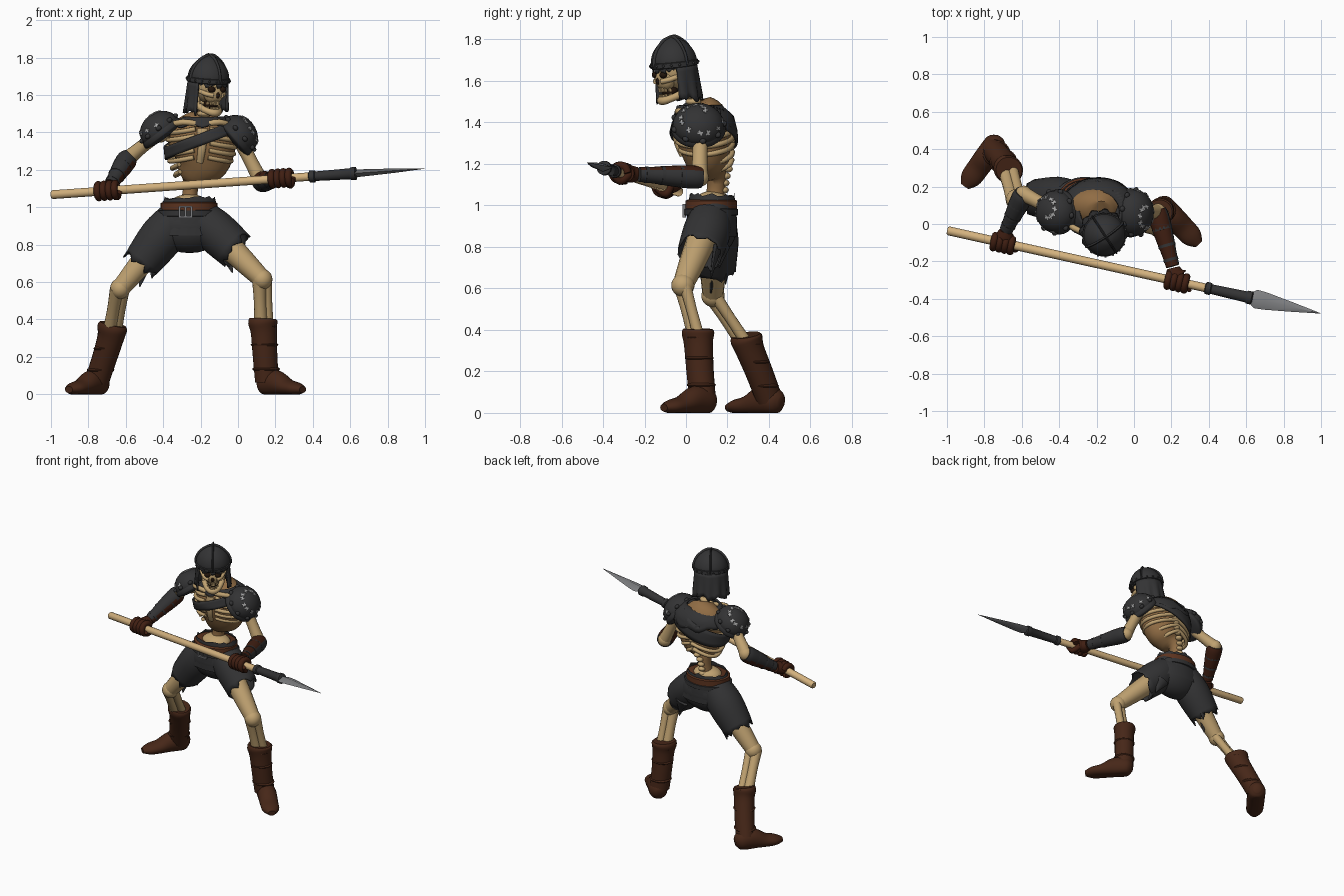
import bpy, bmesh, math, random
from mathutils import Vector as V, Matrix as M

if "Cube" in bpy.data.objects:
    bpy.data.objects.remove(bpy.data.objects["Cube"])
random.seed(4)
pi = math.pi

def material(name, r, g, b):
    m = bpy.data.materials.new(name)
    m.diffuse_color = (*[(c / 255) ** 2.2 for c in (r, g, b)], 1)
    m.use_nodes = True
    m.node_tree.nodes["Principled BSDF"].inputs["Base Color"].default_value = m.diffuse_color
    return m

BONE = material("bone", 190, 160, 112)
FLESH = material("dried flesh", 143, 108, 70)
CLOTH = material("dark cloth", 54, 54, 55)
BROWN = material("boot leather", 72, 43, 30)
GLOVE = material("glove leather", 66, 36, 25)
BELT = material("belt leather", 92, 54, 36)
WOOD = material("shaft wood", 210, 176, 125)
STEEL = material("steel", 125, 126, 128)
FLECK = material("pale studs", 165, 165, 165)
BLACK = material("sockets", 40, 28, 20)

def finish(bm, name, mat, mx=None):
    bmesh.ops.recalc_face_normals(bm, faces=bm.faces)
    for f in bm.faces:
        f.smooth = True
    for e in bm.edges:
        e.smooth = e.calc_face_angle(0) < 0.8
    me = bpy.data.meshes.new(name)
    bm.to_mesh(me)
    bm.free()
    me.materials.append(mat)
    ob = bpy.data.objects.new(name, me)
    bpy.context.collection.objects.link(ob)
    if mx:
        ob.matrix_world = mx
    return ob

def tube(name, pts, rad, mat, n=14, sub=4, caps=True, jag=0, up=None, mx=None, floor=False):
    """Sweep an ellipse along a smooth path; each radius is a number or (side, up)."""
    k = [(*p, *(r if isinstance(r, tuple) else (r, r))) for p, r in zip(pts, rad)]
    k = [k[0]] + k + [k[-1]]
    path = []
    for i in range(1, len(k) - 2):
        for s in range(sub):
            t = s / sub
            path.append([0.5 * (2 * b + (c - a) * t + (2 * a - 5 * b + 4 * c - d) * t * t + (3 * b - a - 3 * c + d) * t ** 3)
                         for a, b, c, d in zip(*k[i - 1:i + 3])])
    path.append(list(k[-1]))
    tot = (V(pts[-1]) - V(pts[0])).normalized()
    up = V(up) if up else (V((0, 0, 1)) if abs(tot.z) < 0.8 else V((0, -1, 0)))
    bm, rings = bmesh.new(), []
    for i, p in enumerate(path):
        t = (V(path[min(i + 1, len(path) - 1)][:3]) - V(path[max(i - 1, 0)][:3])).normalized()
        u = (up - t * up.dot(t)).normalized()
        s = t.cross(u)
        ring = []
        for j in range(n):
            a = 2 * pi * j / n
            co = V(p[:3]) + s * math.cos(a) * p[3] + u * math.sin(a) * p[4]
            if jag and i == len(path) - 1:
                co += t * random.uniform(-jag, jag)
            if floor:
                co.z = max(co.z, 0)
            ring.append(bm.verts.new(co))
        rings.append(ring)
    for a, b in zip(rings, rings[1:]):
        for j in range(n):
            bm.faces.new((a[j], a[(j + 1) % n], b[(j + 1) % n], b[j]))
    if caps:
        bm.faces.new(rings[0])
        bm.faces.new(rings[-1])
    return finish(bm, name, mat, mx)

def ball(name, loc, size, mat, mx=None, rot=None, flat=None):
    bm = bmesh.new()
    bmesh.ops.create_uvsphere(bm, u_segments=24, v_segments=14, radius=1)
    if flat is not None:
        for v in bm.verts:
            v.co.z = v.co.z if v.co.z > 0 else v.co.z * flat
    bmesh.ops.transform(bm, verts=bm.verts, matrix=M.Translation(loc) @ (rot or M()) @ M.Diagonal((*size, 1)))
    return finish(bm, name, mat, mx)

def boxes(name, mats, mat, mx=None):
    bm = bmesh.new()
    for m in mats:
        bmesh.ops.create_cube(bm, size=1, matrix=m)
    return finish(bm, name, mat, mx)

def sheet(name, fn, nu, nv, mat, closed=False, thick=0.012, mx=None):
    bm = bmesh.new()
    g = [[bm.verts.new(fn(i / nu, j / nv)) for j in range(nv + 1)] for i in range(nu if closed else nu + 1)]
    for i in range(nu):
        a, b = g[i], g[(i + 1) % len(g)]
        for j in range(nv):
            bm.faces.new((a[j], b[j], b[j + 1], a[j + 1]))
    ob = finish(bm, name, mat, mx)
    md = ob.modifiers.new("thickness", 'SOLIDIFY')
    md.thickness, md.offset = thick, 0
    return ob

def recolour(ob, mat, rule):
    ob.data.materials.append(mat)
    for p in ob.data.polygons:
        if rule(p):
            p.material_index = 1

# Torso: withered body, ribs, spine, collarbones
SEC = [(1.03, -.26, .14, .05, .05), (1.13, -.25, .145, .05, .055), (1.18, -.23, .12, .11, .095), (1.25, -.2, .1, .165, .122),
       (1.35, -.19, .085, .185, .14), (1.43, -.19, .085, .165, .12), (1.49, -.18, .06, .07, .075)]
def chest(a, z, off=0):
    z = min(max(z, 1.03), 1.49)
    for p, q in zip(SEC, SEC[1:]):
        if z <= q[0]:
            t = (z - p[0]) / (q[0] - p[0])
            cx, cy, rx, ry = [m + (n - m) * t for m, n in zip(p[1:], q[1:])]
            return V((cx + (rx + off) * math.cos(a), cy + (ry + off) * math.sin(a), z))
tube("torso", [(s[1], s[2], s[0]) for s in SEC], [(s[3] - .006, s[4] - .006) for s in SEC], FLESH, n=28, up=(0, -1, 0))
for i in range(7):
    z0 = 1.2 + i * .038
    for side in (0, 1):
        pts = []
        for j in range(11):
            t = j / 10
            a = pi / 2 - t * (pi * (.93 if i > 1 else .75))
            z = z0 + .02 - .05 * math.sin(t * pi * .8)
            pts.append(chest(pi - a if side else a, z, .002))
        tube("rib", pts, [.013] * 11, BONE, n=8, sub=2, up=(0, 0, 1))
tube("breastbone", [chest(-pi / 2, z, .004) for z in (1.24, 1.32, 1.42)], [(.018, .012), (.022, .013), (.03, .013)], BONE)
for i in range(12):
    z = 1.04 + i * .034
    p = chest(pi / 2, z, -.012)
    ball("vertebra", p, (.024, .024, .017), BONE)
for i in range(5):
    t = i / 4
    ball("neck_vertebra", (-.185 + .02 * t, .05 - .06 * t, 1.47 + .12 * t), (.038, .038, .019), BONE)
for x in (-.4, -.01):
    tube("collarbone", [(-.19, -.03, 1.44), ((x - .19) / 2, -.035, 1.455), (x, .04, 1.43)], [.016] * 3, BONE, n=8)

# Leather harness: diagonal strap, collar
def strap(u, v):
    a = 2 * pi * u
    w = .032 + .03 * max(0, math.sin(a))
    return chest(a, 1.365 + .075 * math.cos(a) + w * (2 * v - 1), .02)
def collar(u, v):
    a = 2 * pi * u
    lo = 1.435 - .075 * max(0, math.sin(a)) ** .6 + .01 * math.sin(a * 9)
    return chest(a, lo + (1.48 - lo) * v, .02)
sheet("chest_strap", strap, 48, 4, CLOTH, True)
sheet("collar", collar, 48, 5, CLOTH, True)

# Shoulder pads with pale studs
for c, d, ry in (((-.415, .065, 1.41), (-.6, 0, .8), .115), ((.0, .06, 1.385), (.75, 0, .65), .125)):
    mx = M.Translation(c) @ V(d).to_track_quat('Z', 'Y').to_matrix().to_4x4()
    ball("shoulder_pad", (0, 0, 0), (ry, .115, .1), CLOTH, mx, flat=.3)
    ball("shoulder_pad_rim", (0, 0, -.025), (ry * 1.06, .122, .08), CLOTH, mx, flat=.3)
    stars = []
    for i in range(13):
        a, e = i * 2.4, .35 + 1.0 * ((i * .618) % 1)
        n = V((math.cos(a) * math.cos(e), math.sin(a) * math.cos(e), math.sin(e)))
        loc = V((n.x * ry, n.y * .115, n.z * .1))
        q = V((n.x / ry, n.y / .115, n.z / .1)).to_track_quat('Z', 'Y').to_matrix().to_4x4()
        for r in (0, 1.2):
            stars.append(M.Translation(loc) @ q @ M.Rotation(r + i, 4, 'Z') @ M.Diagonal((.026, .008, .006, 1)))
    boxes("pad_studs", stars, FLECK, mx)
    for i in range(9):
        a = 2 * pi * i / 9
        ball("pad_knot", (ry * .97 * math.cos(a), .112 * math.sin(a), .015), (.016, .016, .013), CLOTH, mx)

# Head, turned to the spear point (built facing -y, then placed)
H = M.Translation((-.16, -.055, 1.66)) @ M.Rotation(.58, 4, 'Z') @ M.Rotation(.12, 4, 'X')
ball("skull", (0, .005, 0), (.085, .1, .1), BONE, H)
ball("face", (0, -.06, -.045), (.058, .045, .055), BONE, H)
tube("jaw", [(-.064, .01, -.05), (-.058, -.01, -.115), (-.034, -.07, -.14), (0, -.09, -.146), (.034, -.07, -.14), (.058, -.01, -.115),
     (.064, .01, -.05)], [.014, .018, .018, .021, .018, .018, .014], BONE, n=10, up=(0, .5, 1), mx=H)
ball("mouth", (0, -.04, -.105), (.038, .04, .03), BLACK, H)
ball("nose_hole", (0, -.104, -.05), (.011, .008, .016), BLACK, H)
teeth = []
for i in range(-3, 4):
    for z, h in ((-.093, .022), (-.124, .018)):
        teeth.append(M.Translation((i * .011, -.093 + abs(i) ** 2 * .0035, z)) @ M.Diagonal((.009, .012, h, 1)))
boxes("teeth", teeth, BONE, H)
for s in (-1, 1):
    ball("eye_socket", (s * .034, -.09, -.02), (.021, .018, .017), BLACK, H)
    tube("cheekbone", [(s * .025, -.1, -.052), (s * .058, -.07, -.045), (s * .078, -.01, -.03)], [.013] * 3, BONE, n=8, mx=H)

# Helmet: dome, rim band, cross ridges, rivets, hanging mail
R = [(.02, .111), (.05, .11), (.085, .097), (.115, .074), (.14, .042), (.152, .012), (.162, .004)]
tube("helmet", [(0, 0, z) for z, r in R], [r for z, r in R], CLOTH, n=28, mx=H)
tube("helmet_rim", [(0, 0, .008), (0, 0, .012), (0, 0, .034), (0, 0, .038)], [.108, .117, .117, .108], CLOTH, n=28, sub=1, mx=H)
for k in (0, pi / 2):
    pts = [(r * c * math.cos(k), r * c * math.sin(k), z) for c, rr in ((1, R[:6]), (-1, R[4::-1])) for z, r in rr]
    tube("helmet_ridge", pts, [(.012, .006)] * len(pts), CLOTH, n=8, sub=2, up=(-math.sin(k), math.cos(k), .01), mx=H)
for i in range(18):
    a = 2 * pi * i / 18
    ball("rivet", (.117 * math.cos(a), .117 * math.sin(a), .023), (.006, .006, .006), CLOTH, H)
drop = [random.uniform(0, .035) for i in range(33)]
def mail(u, v):
    a = (62 + 236 * u) * pi / 180
    z = .015 - v * (.15 + drop[round(u * 32)])
    r = .104 + .008 * math.sin(a * 11) * v + .008 * v
    return V((math.sin(a) * r, -math.cos(a) * r, z))
def fringe(u, v):
    a = (-62 + 124 * u) * pi / 180
    return V((math.sin(a) * .105, -math.cos(a) * .105, .015 - v * (.006 + drop[round(u * 32)] * .7)))
sheet("mail_curtain", mail, 32, 6, CLOTH, mx=H)
sheet("brow_fringe", fringe, 32, 2, CLOTH, thick=.006, mx=H)

# Spear
A, B = V((-.998, -.035, 1.067)), V((.998, -.478, 1.207))
def sp(x):
    return A.lerp(B, (x + .998) / 1.996)
D = (B - A).normalized()
tube("spear_shaft", [sp(-.998), sp(-.99), sp(.4)], [.019, .024, .023], WOOD, sub=1)
X = [.38, .385, .41, .415, .6, .605, .63, .635]
tube("spear_socket", [sp(x) for x in X], [.024, .033, .033, .026, .03, .035, .035, .02], CLOTH, sub=1)
tube("spear_blade", [sp(x) for x in (.625, .65, .7, .85, .998)], [(.03, .018), (.05, .02), (.047, .018), (.025, .011), (.001, .001)],
     STEEL, n=4, sub=1)

# Arms, bracers and gripping gloves
ARMS = [((-.42, .07, 1.4), (-.59, .16, 1.26), (-.685, -.035, 1.115), -.7, (-.3, 0, .95)),
        ((0, .07, 1.38), (.125, .065, 1.135), (.21, -.235, 1.15), .23, (.5, 0, -.85))]
for sh, el, wr, gx, out in ARMS:
    sh, el, wr = V(sh), V(el), V(wr)
    ball("shoulder_joint", sh, (.055, .055, .055), BONE)
    tube("upper_arm", [sh, sh.lerp(el, .5), el], [.042, .036, .042], BONE)
    ball("elbow", el, (.045, .045, .045), BONE)
    fw = [el.lerp(wr, t) for t in (-.03, .1, .4, .75, .97)]
    br = tube("bracer", fw, [.05, .056, .051, .04, .036], GLOVE, n=20)
    recolour(br, CLOTH, lambda p: p.normal.dot(V(out)) > -.15)
    for t, r in ((.3, .054), (.6, .047), (.85, .04)):
        tube("bracer_strap", [el.lerp(wr, t - .025), el.lerp(wr, t + .025)], [r, r], CLOTH, sub=1)
    c = sp(gx)
    w = (wr - c).normalized()
    w = (w - D * w.dot(D)).normalized()
    q = D.cross(w)
    tube("palm", [wr, wr.lerp(c, .45), c + w * .02], [.035, (.05, .042), (.058, .04)], GLOVE)
    for i in range(4):
        k = c + D * (i - 1.5) * .031
        pts = [k + (w * math.cos(a) + q * math.sin(a)) * .037 for a in [j * .85 for j in range(7)]]
        tube("finger", pts, [.019, .02, .019, .02, .019, .017, .013], GLOVE, n=10, up=D)
    tube("thumb", [wr.lerp(c, .4) + D * .03, c + q * -.04 + D * .05, c - w * .03 + D * .075], [.02, .018, .013], GLOVE, n=10)

# Pelvis, torn shorts, belts, buckle
ball("hip_bone", (-.26, .125, 1.02), (.1, .08, .05), BONE)
ball("shorts_seat", (-.26, .125, .9), (.2, .122, .145), CLOTH)
tube("shorts_waist", [(-.26, .125, .85), (-.26, .125, .94), (-.26, .125, 1.05)], [(.21, .12), (.175, .12), (.135, .108)], CLOTH,
     n=28, caps=False, jag=.012, up=(0, -1, 0))
for path, rad in (([(-.21, .12, .95), (-.12, .1, .87), (-.01, .065, .77)], [.1, .115, .108]),
                  ([(-.32, .13, .95), (-.41, .135, .84), (-.525, .14, .69)], [.1, .118, .1])):
    leg = tube("shorts_leg", path, rad, CLOTH, n=26, caps=False, jag=.022)
    leg.modifiers.new("thickness", 'SOLIDIFY').thickness = .008
for a, b in (((-.5, .13, .72), (-.525, .12, .575)), ((-.08, .15, .8), (-.03, .12, .65)), ((-.44, .2, .74), (-.46, .19, .62)),
             ((-.1, .19, .8), (-.06, .16, .7))):
    tube("tatter", [a, b], [(.05, .022), (.003, .003)], CLOTH, n=8)
def ringband(name, z, h, rx, ry, mat):
    tube(name, [(-.262, .122, z - h), (-.262, .122, z - h * .8), (-.262, .122, z + h * .8), (-.262, .122, z + h)],
         [(rx - .012, ry - .012), (rx, ry), (rx, ry), (rx - .012, ry - .012)], mat, n=30, sub=1, up=(0, -1, 0))
ringband("belt", 1.0, .028, .152, .125, BELT)
ringband("lower_belt", .968, .018, .168, .13, CLOTH)
T = M.Translation((-.28, -.008, .975))
boxes("buckle", [T @ M.Translation((x, 0, z)) @ M.Diagonal((sx, .016, sz, 1)) for x, z, sx, sz in
      ((-.032, 0, .01, .06), (.032, 0, .01, .06), (0, .028, .07, .01), (0, -.028, .07, .01), (0, 0, .01, .05))], STEEL)

# Legs and boots
LEGS = [((-.18, .11, .92), (.13, -.015, .615), (.14, .05, .37), [(.133, .058, .405), (.133, .058, .385), (.138, .06, .33),
         (.145, .068, .2), (.155, .08, .07)], (.145, .105), (.335, -.095)),
        ((-.35, .13, .9), (-.63, .13, .565), (-.67, .28, .34), [(-.668, .288, .375), (-.672, .292, .355), (-.682, .31, .3),
         (-.715, .355, .19), (-.755, .4, .07)], (-.735, .435), (-.895, .215))]
for hip, kn, an, shaft, heel, toe in LEGS:
    hip, kn, an = V(hip), V(kn), V(an)
    tube("thigh", [hip, hip.lerp(kn, .55), kn], [.075, .066, .05], BONE)
    ball("knee", kn, (.054, .056, .055), BONE)
    for dx, r in ((-.017, .033), (.022, .026)):
        o = V((dx, dx * .5, 0))
        tube("shin", [kn + o, kn.lerp(an, .5) + o, an + o], [r * 1.15, r, r * 1.1], BONE)
    tube("boot_shaft", shaft, [(.073, .068), (.083, .075), (.073, .067), (.067, .065), (.066, .062)], BROWN, n=22,
         up=(toe[0] - heel[0], toe[1] - heel[1], 0))
    for i, t in ((1, .4), (2, .5), (3, .5)):
        p = V(shaft[i]).lerp(V(shaft[i + 1]), t)
        ball("boot_fold", p, (.074, .07, .018), BROWN)
    h, t = V((*heel, 0)), V((*toe, 0))
    zs = ((-.12, .05, .025, .03), (0, .055, .058, .062), (.3, .06, .062, .07), (.62, .038, .06, .045), (.88, .03, .055, .034),
          (1.06, .025, .025, .018))
    tube("boot_foot", [h.lerp(t, u) + V((0, 0, z)) for u, z, a, b in zs], [(a, b) for u, z, a, b in zs], BROWN, n=20, floor=True)
